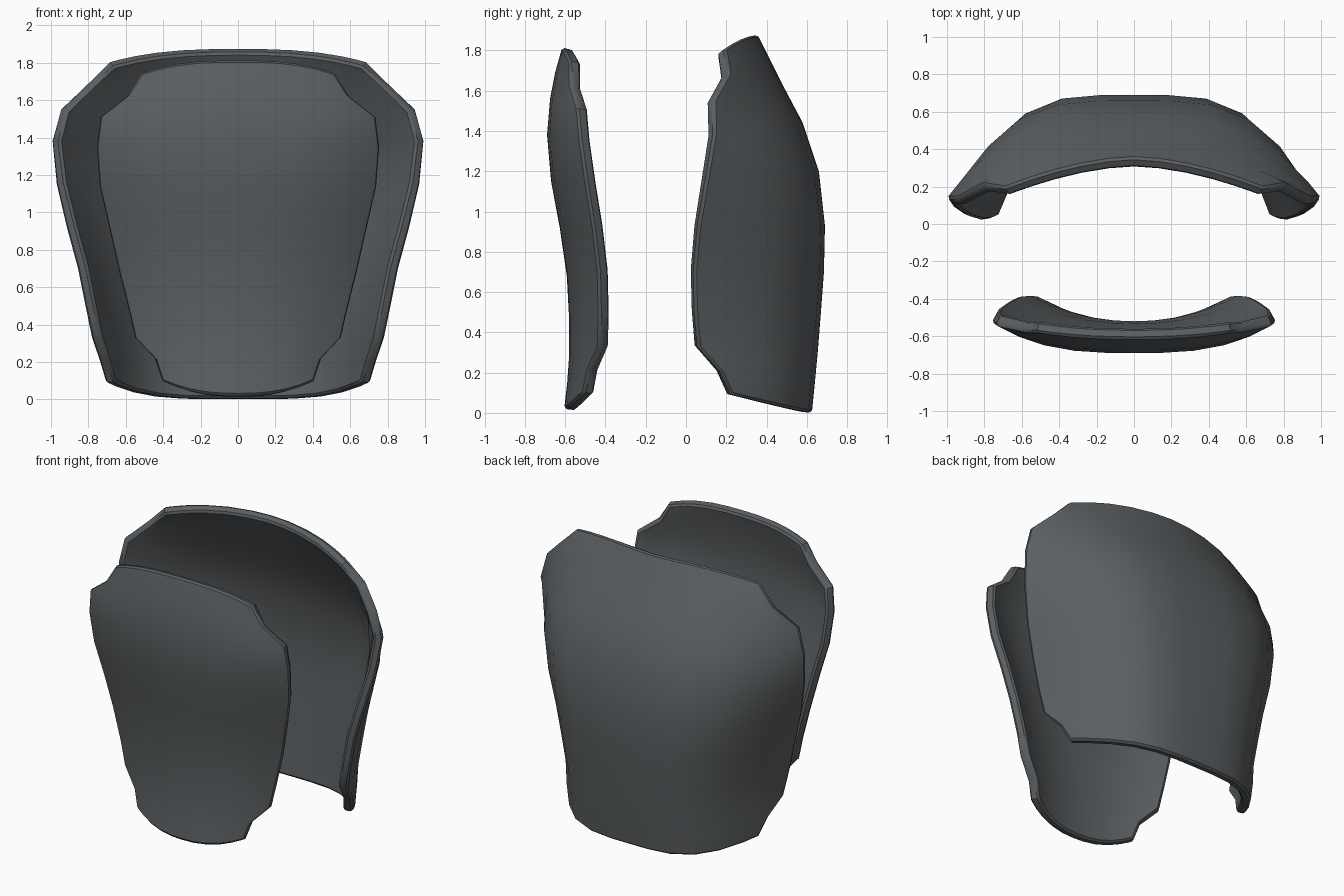
import bpy, math

steel = bpy.data.materials.new("dark_grey_steel")
steel.diffuse_color = (0.105, 0.115, 0.122, 1)

COLS = [0, 0.2, 0.42, 0.63, 0.8, 0.93, 1]
COLS = [-t for t in COLS[:0:-1]] + COLS


def plate(name, rows, thickness, flip):
    """Rows run bottom to top: centre y, z; edge x, y, z; y power; z power."""
    verts, faces = [], []
    n = len(COLS)
    for yc, zc, xe, ye, ze, p, q in rows:
        for t in COLS:
            a = abs(t)
            verts.append((xe * t, yc + (ye - yc) * a ** p, zc + (ze - zc) * a ** q))
    for r in range(len(rows) - 1):
        for c in range(n - 1):
            i = r * n + c
            f = (i, i + 1, i + n + 1, i + n)
            faces.append(f[::-1] if flip else f)
    mesh = bpy.data.meshes.new(name)
    mesh.from_pydata(verts, [], faces)
    mesh.materials.append(steel)
    ob = bpy.data.objects.new(name, mesh)
    bpy.context.collection.objects.link(ob)
    # thickness grows inward, then the rim is chamfered
    s = ob.modifiers.new("thickness", 'SOLIDIFY')
    s.thickness, s.offset = thickness, -1
    b = ob.modifiers.new("rim_chamfer", 'BEVEL')
    b.width, b.segments = 0.013, 1
    b.limit_method, b.angle_limit = 'ANGLE', math.radians(55)
    bpy.ops.object.select_all(action='DESELECT')
    ob.select_set(True)
    bpy.context.view_layer.objects.active = ob
    for m in ("thickness", "rim_chamfer"):
        bpy.ops.object.modifier_apply(modifier=m)
    bpy.ops.object.shade_smooth_by_angle(angle=math.radians(38))


# chest plate: shallow curve, notched corners
plate("chest_plate", [
    (-0.605, 0.02, 0.41, -0.51, 0.10, 2.2, 2.5),
    (-0.59, 0.15, 0.45, -0.485, 0.22, 2.2, 2.5),
    (-0.58, 0.29, 0.555, -0.435, 0.33, 2.2, 2.5),
    (-0.58, 0.46, 0.59, -0.43, 0.48, 2.2, 2),
    (-0.592, 0.68, 0.645, -0.435, 0.70, 2.3, 2),
    (-0.627, 0.92, 0.695, -0.46, 0.92, 2.5, 2),
    (-0.67, 1.15, 0.745, -0.495, 1.14, 2.8, 2),
    (-0.69, 1.38, 0.76, -0.525, 1.35, 3, 2),
    (-0.675, 1.56, 0.74, -0.54, 1.51, 3, 2),
    (-0.65, 1.69, 0.60, -0.575, 1.62, 2.5, 2),
    (-0.615, 1.815, 0.52, -0.58, 1.745, 2.2, 2.8),
], 0.06, False)

# back plate: deep wrap, domed shoulders
plate("back_plate", [
    (0.625, 0.0, 0.71, 0.225, 0.09, 3.6, 4),
    (0.64, 0.15, 0.745, 0.17, 0.21, 3.7, 3),
    (0.655, 0.31, 0.785, 0.06, 0.33, 3.8, 3),
    (0.67, 0.50, 0.82, 0.045, 0.50, 3.9, 2),
    (0.685, 0.70, 0.86, 0.04, 0.70, 4, 2),
    (0.69, 0.93, 0.92, 0.06, 0.92, 4, 2),
    (0.66, 1.20, 0.975, 0.10, 1.15, 3.7, 2),
    (0.58, 1.44, 1.0, 0.14, 1.38, 3.0, 2),
    (0.49, 1.61, 0.955, 0.14, 1.55, 2.5, 2),
    (0.42, 1.75, 0.82, 0.215, 1.68, 2.1, 2),
    (0.355, 1.88, 0.69, 0.195, 1.81, 1.7, 2.8),
], 0.06, True)
